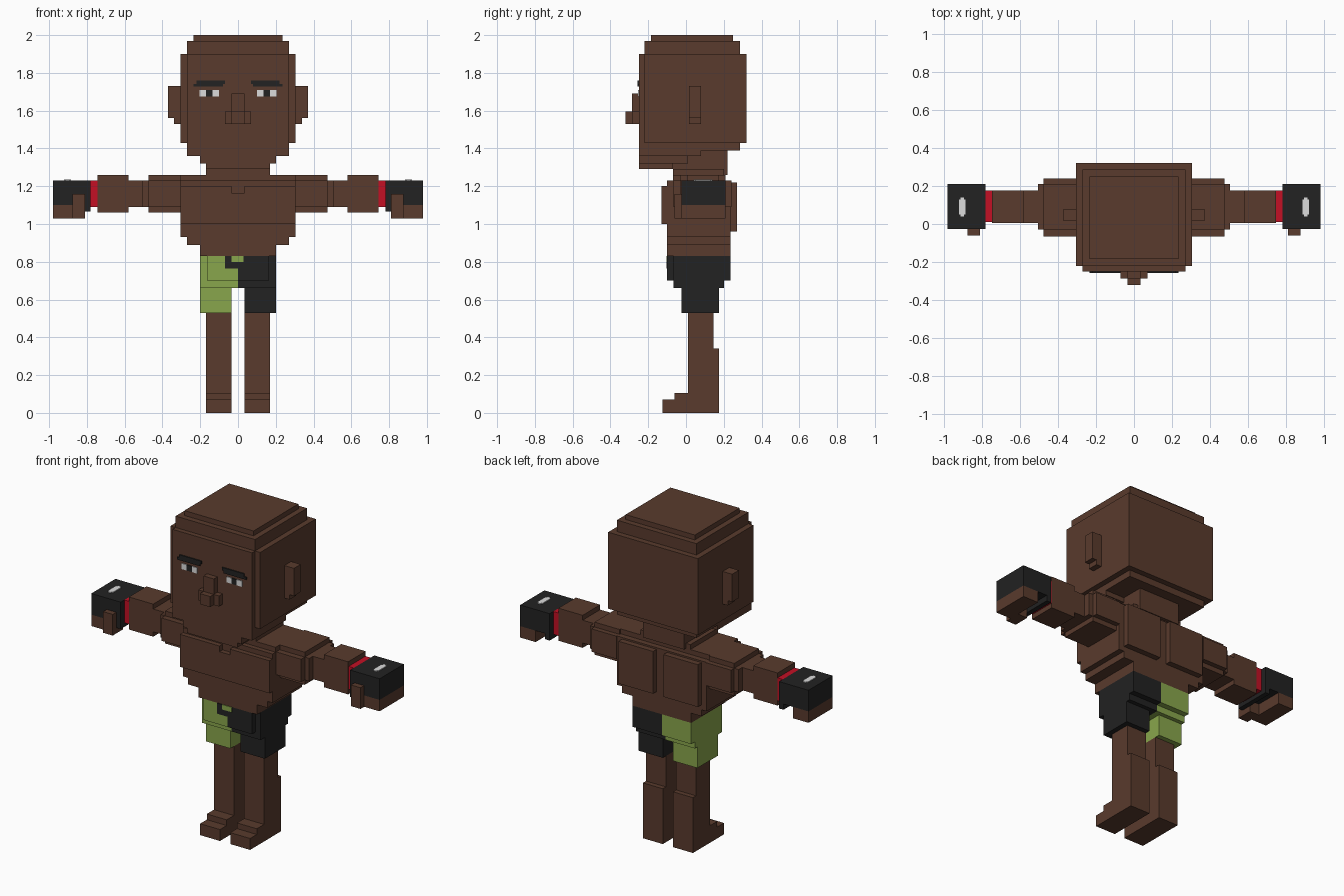
import bpy, bmesh


def material(name, rgb):
    m = bpy.data.materials.new(name)
    m.diffuse_color = (*rgb, 1)
    return m


SKIN = material("brown skin", (0.100, 0.043, 0.026))
BLACK = material("black cloth", (0.016, 0.016, 0.016))
GREEN = material("green cloth", (0.250, 0.380, 0.072))
RED = material("red band", (0.55, 0.005, 0.018))
WHITE = material("white", (0.72, 0.72, 0.72))


def sym(half, y0, y1, z0, z1):
    """Box centred on x = 0."""
    return (-half, half, y0, y1, z0, z1)


def blocks(name, mat, boxes, side=1):
    """One clean stepped solid from the union of boxes; side=-1 mirrors it in x."""
    if side < 0:
        boxes = [(-b[1], -b[0], *b[2:]) for b in boxes]
    cuts = [sorted({v for b in boxes for v in b[2 * a:2 * a + 2]}) for a in range(3)]
    cells = set()
    for b in boxes:
        r = [range(cuts[a].index(b[2 * a]), cuts[a].index(b[2 * a + 1])) for a in range(3)]
        cells |= {(i, j, k) for i in r[0] for j in r[1] for k in r[2]}
    bm = bmesh.new()
    verts = {}

    def vert(key):
        if key not in verts:
            verts[key] = bm.verts.new([cuts[a][key[a]] for a in range(3)])
        return verts[key]

    for c in cells:
        for a in range(3):
            for d in (0, 1):
                n = list(c)
                n[a] += 2 * d - 1
                if tuple(n) in cells:
                    continue
                ring = []
                for u, v in ((0, 0), (1, 0), (1, 1), (0, 1)):
                    p = list(c)
                    p[a] += d
                    p[(a + 1) % 3] += u
                    p[(a + 2) % 3] += v
                    ring.append(vert(tuple(p)))
                bm.faces.new(ring if d else ring[::-1])
    mesh = bpy.data.meshes.new(name)
    bm.to_mesh(mesh)
    bm.free()
    mesh.materials.append(mat)
    ob = bpy.data.objects.new(name, mesh)
    bpy.context.collection.objects.link(ob)
    return ob


# Head: stepped crown, face layer and jaw
blocks("head", SKIN, [
    sym(0.235, -0.185, 0.25, 1.97, 2.0),
    sym(0.27, -0.22, 0.285, 1.90, 1.97),
    sym(0.305, -0.22, 0.32, 1.43, 1.90),
    sym(0.27, -0.25, -0.22, 1.36, 1.90),
    sym(0.27, -0.25, 0.285, 1.39, 1.43),
    sym(0.27, -0.25, 0.08, 1.36, 1.39),
    sym(0.20, -0.25, 0.01, 1.32, 1.36),
    sym(0.17, -0.25, -0.07, 1.29, 1.32),
])
blocks("nose", SKIN, [
    sym(0.035, -0.285, -0.25, 1.53, 1.69),
    sym(0.07, -0.285, -0.25, 1.53, 1.595),
    sym(0.035, -0.32, -0.285, 1.53, 1.595),
])

# Face details and ears
for s, label in ((-1, "right"), (1, "left")):
    blocks(label + "_ear", SKIN, [(0.305, 0.37, 0.015, 0.08, 1.56, 1.73),
                                  (0.305, 0.34, 0.015, 0.08, 1.53, 1.56)], s)
    blocks(label + "_eyebrow", BLACK, [(0.07, 0.22, -0.257, -0.25, 1.742, 1.76),
                                       (0.08, 0.235, -0.257, -0.25, 1.727, 1.742)], s)
    blocks(label + "_eye_white", WHITE, [(0.10, 0.135, -0.255, -0.25, 1.675, 1.71),
                                         (0.17, 0.205, -0.255, -0.25, 1.675, 1.71)], s)
    blocks(label + "_pupil", BLACK, [(0.135, 0.17, -0.255, -0.25, 1.675, 1.71)], s)

# Neck and torso, with chest and back muscle layers
blocks("neck", SKIN, [sym(0.14, -0.07, 0.22, 1.26, 1.39),
                      sym(0.17, -0.07, 0.20, 1.26, 1.29)])
blocks("torso", SKIN, [
    sym(0.305, -0.07, 0.20, 1.23, 1.26),
    sym(0.305, -0.10, 0.235, 0.93, 1.23),
    sym(0.27, -0.10, 0.235, 0.89, 0.93),
    sym(0.20, -0.10, 0.235, 0.83, 0.89),
    sym(0.305, -0.13, -0.10, 1.00, 1.165),
    (-0.305, -0.035, -0.13, -0.10, 1.165, 1.20),
    (0.035, 0.305, -0.13, -0.10, 1.165, 1.20),
    (-0.27, -0.035, 0.235, 0.27, 0.96, 1.22),
    (0.035, 0.27, 0.235, 0.27, 0.96, 1.22),
])

# Arms, hands, shorts and legs, mirrored left and right
for s, label in ((-1, "right"), (1, "left")):
    blocks(label + "_arm", SKIN, [
        (0.305, 0.475, -0.03, 0.21, 1.06, 1.26),
        (0.305, 0.475, -0.065, 0.24, 1.09, 1.23),
        (0.475, 0.505, -0.03, 0.21, 1.09, 1.23),
        (0.505, 0.58, 0.005, 0.175, 1.09, 1.23),
        (0.58, 0.745, 0.005, 0.175, 1.06, 1.26),
    ], s)
    blocks(label + "_wrist_band", RED, [(0.745, 0.78, 0.01, 0.175, 1.09, 1.23)], s)
    blocks(label + "_glove", BLACK, [(0.78, 0.98, -0.025, 0.21, 1.10, 1.23),
                                     (0.78, 0.81, -0.025, 0.21, 1.065, 1.10)], s)
    blocks(label + "_fingers", SKIN, [(0.875, 0.98, -0.025, 0.21, 1.03, 1.10)], s)
    blocks(label + "_thumb", SKIN, [(0.81, 0.875, -0.06, -0.025, 1.03, 1.16),
                                    (0.81, 0.875, -0.025, 0.04, 1.03, 1.10)], s)
    blocks(label + "_glove_mark", WHITE, [(0.885, 0.92, 0.05, 0.13, 1.23, 1.235),
                                          (0.893, 0.912, 0.04, 0.14, 1.23, 1.235)], s)
    blocks(label + "_shorts", GREEN if s < 0 else BLACK, [
        (0.0, 0.20, -0.065, 0.20, 0.66, 0.83),
        (0.0, 0.165, -0.10, 0.235, 0.70, 0.83),
        (0.165, 0.20, -0.065, 0.235, 0.70, 0.83),
        (0.035, 0.20, -0.025, 0.175, 0.53, 0.66),
    ], s)
    blocks(label + "_leg", SKIN, [
        (0.035, 0.17, 0.01, 0.145, 0.0, 0.53),
        (0.035, 0.17, 0.145, 0.175, 0.0, 0.34),
        (0.035, 0.17, -0.06, 0.01, 0.0, 0.105),
        (0.035, 0.17, -0.125, -0.06, 0.0, 0.07),
    ], s)

# Patches of colour at the front of the waistband
blocks("waist_patch_black", BLACK, [(-0.07, -0.035, -0.104, -0.10, 0.77, 0.83),
                                    (-0.07, 0.0, -0.104, -0.10, 0.765, 0.80)])
blocks("waist_patch_green", GREEN, [(-0.035, 0.03, -0.104, -0.10, 0.80, 0.83)])
